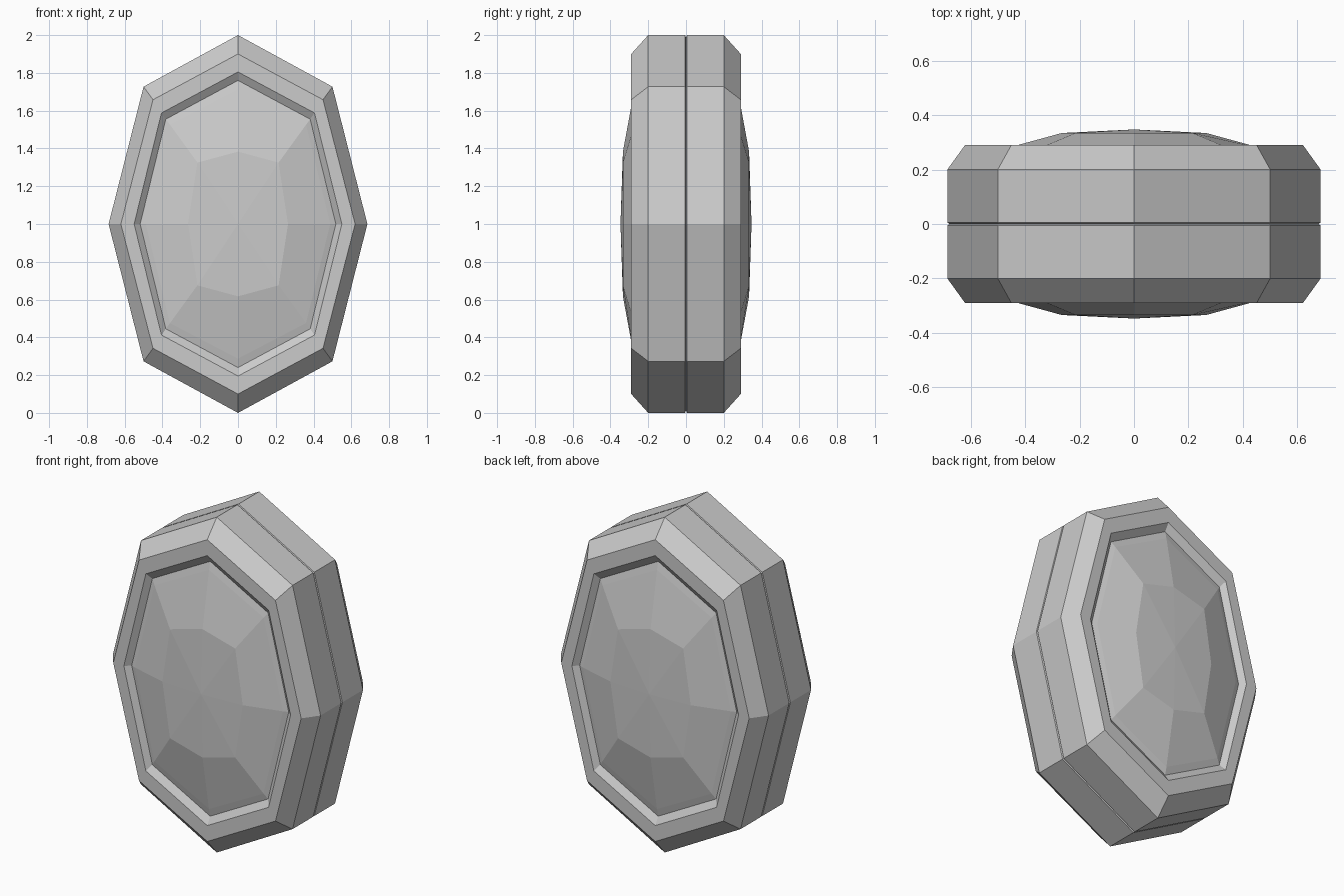
import bpy, bmesh

if "Cube" in bpy.data.objects:
    bpy.data.objects.remove(bpy.data.objects["Cube"])


def octagon(half_w, corner_x, corner_z, half_h):
    """Elongated octagon outline in x/z, centred on z = 1."""
    quarter = [(half_w, 0), (corner_x, corner_z), (0, half_h), (-corner_x, corner_z)]
    return [(x, 1 + z) for x, z in quarter + [(-x, -z) for x, z in quarter]]


def loft(name, rings, tip=None):
    """Skin successive octagon rings (depth, dimensions), optionally closing to a point."""
    bm = bmesh.new()
    loops = [[bm.verts.new((x, -depth, z)) for x, z in octagon(*dims)]
             for depth, dims in rings]
    for a, b in zip(loops, loops[1:]):
        for i in range(8):
            j = (i + 1) % 8
            bm.faces.new((a[i], a[j], b[j], b[i]))
    if tip is not None:
        apex = bm.verts.new((0, -tip, 1))
        last = loops[-1]
        for i in range(8):
            bm.faces.new((last[i], last[(i + 1) % 8], apex))
    bmesh.ops.remove_doubles(bm, verts=bm.verts, dist=1e-5)
    bm.normal_update()
    # outward means towards the front (-y) for the face that ends the loft
    bm.faces.ensure_lookup_table()
    if bm.faces[-1].normal.y > 0:
        bmesh.ops.reverse_faces(bm, faces=bm.faces)
    mesh = bpy.data.meshes.new(name)
    bm.to_mesh(mesh)
    bm.free()
    obj = bpy.data.objects.new(name, mesh)
    bpy.context.collection.objects.link(obj)
    # the back half repeats the front half
    mirror = obj.modifiers.new("back_half", 'MIRROR')
    mirror.use_axis = (False, True, False)
    mirror.merge_threshold = 0.0001
    return obj


# Case: hairline seam, side wall, chamfer, flat rim and recessed groove
outer = (0.685, 0.50, 0.727, 1.0)
loft("case", [
    (0.0, (0.677, 0.494, 0.718, 0.988)),
    (0.005, outer),
    (0.20, outer),
    (0.29, (0.62, 0.45, 0.658, 0.90)),
    (0.29, (0.55, 0.405, 0.588, 0.805)),
    (0.262, (0.518, 0.382, 0.555, 0.76)),
    (0.273, (0.488, 0.36, 0.525, 0.713)),
])

# Faceted domed panels on both faces
loft("domed_panel", [
    (0.273, (0.488, 0.36, 0.525, 0.713)),
    (0.334, (0.265, 0.215, 0.325, 0.383)),
], tip=0.347)
